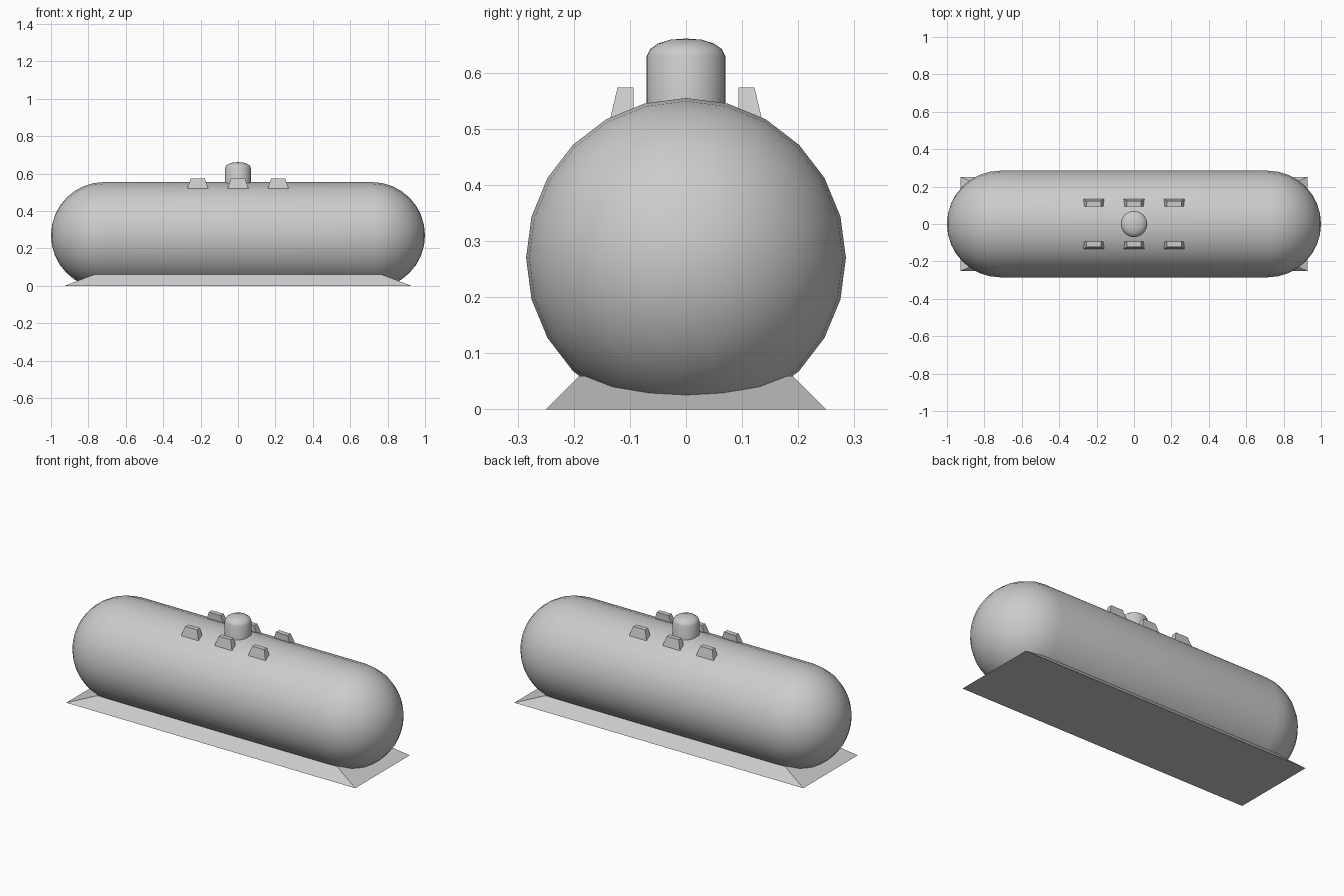
import bpy, bmesh
from math import sin, cos, pi, radians

cube = bpy.data.objects.get("Cube")
if cube:
    bpy.data.objects.remove(cube, do_unlink=True)

grey = bpy.data.materials.new("plain_grey")
grey.use_nodes = True
grey.diffuse_color = (0.6, 0.6, 0.6, 1)
grey.node_tree.nodes["Principled BSDF"].inputs["Base Color"].default_value = grey.diffuse_color


def finish(bm, name, smooth=False):
    bmesh.ops.recalc_face_normals(bm, faces=bm.faces)
    mesh = bpy.data.meshes.new(name)
    bm.to_mesh(mesh)
    bm.free()
    mesh.materials.append(grey)
    obj = bpy.data.objects.new(name, mesh)
    bpy.context.collection.objects.link(obj)
    if smooth:
        bpy.ops.object.select_all(action='DESELECT')
        obj.select_set(True)
        bpy.context.view_layer.objects.active = obj
        bpy.ops.object.shade_smooth_by_angle(angle=radians(35))
    return obj


def lathe(profile, axis, steps):
    """Spin a profile of (x, y, z) points around an axis through the origin."""
    bm = bmesh.new()
    verts = [bm.verts.new(p) for p in profile]
    edges = [bm.edges.new(pair) for pair in zip(verts, verts[1:])]
    bmesh.ops.spin(bm, geom=verts + edges, cent=(0, 0, 0), axis=axis,
                   angle=2 * pi, steps=steps, use_merge=False)
    bmesh.ops.remove_doubles(bm, verts=bm.verts, dist=1e-4)
    return bm


def frustum(lower, upper):
    """Solid between two rectangles given as (x0, x1, y0, y1, z)."""
    bm = bmesh.new()
    rings = []
    for x0, x1, y0, y1, z in (lower, upper):
        rings.append([bm.verts.new(p) for p in
                      ((x0, y0, z), (x1, y0, z), (x1, y1, z), (x0, y1, z))])
    for ring in rings:
        bm.faces.new(ring)
    for i in range(4):
        j = (i + 1) % 4
        bm.faces.new((rings[0][i], rings[0][j], rings[1][j], rings[1][i]))
    return bm


# Tank: round-ended cylinder lying along x, trimmed flat inside the base
R, STRAIGHT, AXIS_Z = 0.285, 0.715, 0.27
half = [(STRAIGHT + R * cos(a), 0, R * sin(a))
        for a in (i * pi / 16 for i in range(9))]
profile = half + [(-x, y, z) for x, y, z in reversed(half)]
bm = lathe(profile, (1, 0, 0), 24)
bmesh.ops.translate(bm, verts=bm.verts, vec=(0, 0, AXIS_Z))
cut = bmesh.ops.bisect_plane(bm, geom=bm.verts[:] + bm.edges[:] + bm.faces[:],
                             plane_co=(0, 0, 0.008), plane_no=(0, 0, -1),
                             clear_outer=True)
bmesh.ops.holes_fill(bm, edges=[e for e in cut["geom_cut"]
                                if isinstance(e, bmesh.types.BMEdge)])
finish(bm, "tank", smooth=True)

# Sloping base
finish(frustum((-0.927, 0.927, -0.25, 0.25, 0), (-0.77, 0.77, -0.19, 0.19, 0.06)), "base")

# Domed valve cover on top
cover = [(0, 0, 0.5), (0.07, 0, 0.5), (0.07, 0, 0.63), (0.064, 0, 0.642),
         (0.05, 0, 0.652), (0.028, 0, 0.659), (0, 0, 0.661)]
finish(lathe(cover, (0, 0, 1), 32), "valve_cover", smooth=True)

# Lifting lugs in two rows, upright on the inner side
for side, row in ((-1, "front"), (1, "back")):
    for x, place in ((-0.215, "right"), (0, "middle"), (0.215, "left")):
        def rect(hw, outer, z):
            ys = sorted((side * 0.094, side * outer))
            return (x - hw, x + hw, *ys, z)
        finish(frustum(rect(0.059, 0.137, 0.51), rect(0.038, 0.122, 0.574)),
               f"lug_{row}_{place}")
